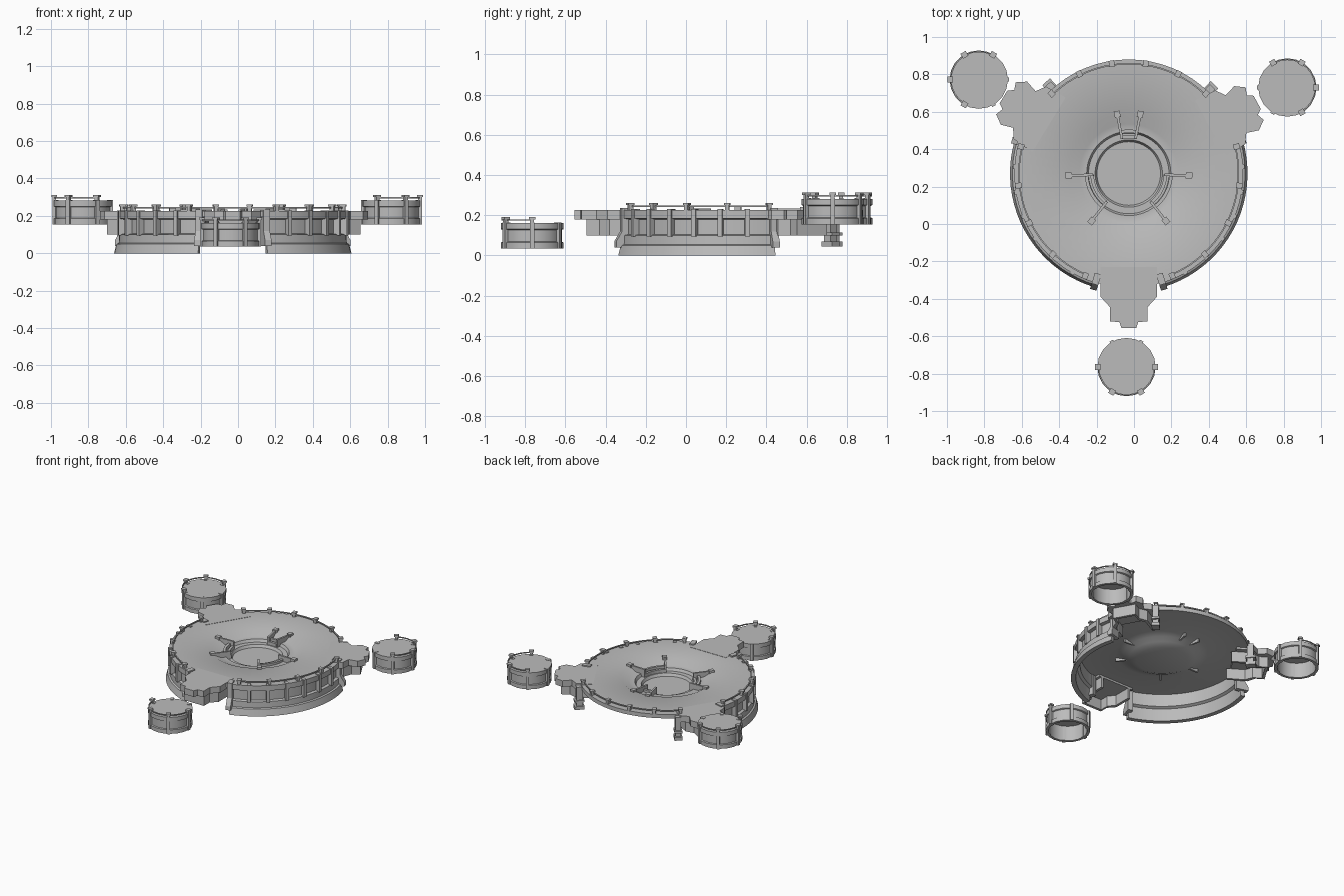
import bpy, bmesh
from math import radians, cos, sin, pi
from mathutils import Matrix, Vector

if "Cube" in bpy.data.objects:
    bpy.data.objects.remove(bpy.data.objects["Cube"], do_unlink=True)

grey = bpy.data.materials.new("plain grey")
grey.use_nodes = True
grey.diffuse_color = (0.5, 0.5, 0.5, 1)
grey.node_tree.nodes["Principled BSDF"].inputs["Base Color"].default_value = (0.5, 0.5, 0.5, 1)

HUB = Vector((-0.028, 0.27, 0))
TOP = 0.225


def finish(name, bm, smooth=False):
    bmesh.ops.remove_doubles(bm, verts=bm.verts, dist=1e-5)
    bmesh.ops.recalc_face_normals(bm, faces=bm.faces)
    mesh = bpy.data.meshes.new(name)
    bm.to_mesh(mesh)
    bm.free()
    mesh.materials.append(grey)
    obj = bpy.data.objects.new(name, mesh)
    bpy.context.collection.objects.link(obj)
    if smooth:
        bpy.ops.object.select_all(action='DESELECT')
        obj.select_set(True)
        bpy.context.view_layer.objects.active = obj
        bpy.ops.object.shade_smooth_by_angle(angle=radians(30))
    return obj


def sweep(bm, profile, centre, a0=0, a1=360, steps=48):
    """Turn a closed (radius, height) profile about a vertical axis."""
    full = a1 - a0 >= 360
    rings = []
    for i in range(steps + (0 if full else 1)):
        a = radians(a0 + (a1 - a0) * i / steps)
        rings.append([bm.verts.new(centre + Vector((r * cos(a), r * sin(a), z))) for r, z in profile])
    n = len(profile)
    for i in range(steps):
        p, q = rings[i], rings[(i + 1) % len(rings)]
        for j in range(n):
            k = (j + 1) % n
            if profile[j][0] + profile[k][0] < 1e-6:
                continue
            quad = [p[j], p[k], q[k], q[j]]
            if profile[j][0] < 1e-6:
                quad = [p[j], p[k], q[k]]
            elif profile[k][0] < 1e-6:
                quad = [p[j], p[k], q[j]]
            bm.faces.new(quad)
    if not full:
        bm.faces.new(rings[0])
        bm.faces.new(rings[-1])


def block(bm, centre, angle, r0, r1, width, z0, z1, side=0):
    """Box lying along the radius at an angle."""
    m = (Matrix.Translation(centre) @ Matrix.Rotation(radians(angle), 4, 'Z')
         @ Matrix.Translation(((r0 + r1) / 2, side, (z0 + z1) / 2))
         @ Matrix.Diagonal((r1 - r0, width, z1 - z0, 1)))
    bmesh.ops.create_cube(bm, size=1, matrix=m)


def band(r0, r1, z0, z1):
    return [(r0, z0), (r1, z0), (r1, z1), (r0, z1)]


def prism(bm, outline, z0, z1, matrix):
    low = [bm.verts.new(matrix @ Vector((x, y, z0))) for x, y in outline]
    high = [bm.verts.new(matrix @ Vector((x, y, z1))) for x, y in outline]
    bm.faces.new(low)
    bm.faces.new(high)
    for i in range(len(low)):
        j = (i + 1) % len(low)
        bm.faces.new((low[i], low[j], high[j], high[i]))


# Main deck with the sunken stepped bowl
upper = [(0.61, TOP), (0.32, TOP), (0.265, 0.195), (0.225, 0.195), (0.215, 0.175), (0.18, 0.175), (0.17, 0.155), (0, 0.155)]
lower = [(0, 0.14), (0.18, 0.14), (0.23, 0.16), (0.27, 0.18), (0.32, 0.195), (0.61, 0.195)]
bm = bmesh.new()
sweep(bm, upper + lower, HUB, steps=64)
finish("main_deck", bm, True)

# Outer wall: skirt, lower band, recessed wall and lip on each side
for label, a0, a1 in (("left", -73, 16), ("right", 164, 253)):
    bm = bmesh.new()
    sweep(bm, [(0.6, 0), (0.635, 0), (0.622, 0.05), (0.61, 0.055), (0.608, 0.1), (0.588, 0.105),
               (0.588, 0.18), (0.612, 0.185), (0.612, TOP), (0.57, TOP), (0.57, 0.1), (0.59, 0.09)],
          HUB, a0, a1, 20)
    finish(label + "_wall", bm, True)

    bm = bmesh.new()
    for i in range(1, 7):
        block(bm, HUB, a0 + (a1 - a0) * i / 7, 0.58, 0.62, 0.024, 0.095, 0.23)
    finish(label + "_wall_ribs", bm)

    # Flared buttresses closing the wall ends
    bm = bmesh.new()
    for a in (a0, a1):
        m = Matrix.Translation(HUB) @ Matrix.Rotation(radians(a), 4, 'Z') @ Matrix.Rotation(pi / 2, 4, 'X')
        prism(bm, [(0.56, 0.04), (0.65, 0.04), (0.65, 0.07), (0.62, 0.12), (0.62, 0.235), (0.56, 0.235)], -0.018, 0.018, m)
    finish(label + "_end_buttresses", bm)

# Deck railings
for label, a0, a1, count in (("left", -67, 14, 5), ("right", 166, 247, 5), ("back", 46, 134, 6)):
    bm = bmesh.new()
    sweep(bm, band(0.583, 0.591, 0.24, 0.248), HUB, a0, a1, 20)
    for i in range(count):
        a = a0 + (a1 - a0) * i / (count - 1)
        block(bm, HUB, a, 0.582, 0.606, 0.02, TOP - 0.03, 0.25)
        block(bm, HUB, a, 0.577, 0.611, 0.03, 0.25, 0.26)
    finish(label + "_railing", bm)

# Three stepped jetties pointing at the pods
half = [(0.5, 0.15), (0.66, 0.15), (0.715, 0.1), (0.79, 0.1), (0.795, 0.05), (0.825, 0.04)]
back_half = [(0.5, 0.17), (0.62, 0.165), (0.655, 0.115), (0.72, 0.135), (0.77, 0.1), (0.755, 0.06), (0.785, 0.04)]
base = [(0.5, 0.13), (0.65, 0.13), (0.70, 0.085), (0.765, 0.085)]
for label, a, edge, shift in (("front", -90, half, 0), ("left", 29, back_half, -0.03), ("right", 148.5, back_half, -0.03)):
    m = Matrix.Translation(HUB) @ Matrix.Rotation(radians(a), 4, 'Z')
    bm = bmesh.new()
    prism(bm, edge + [(x, -y) for x, y in reversed(edge)], 0.18, TOP + 0.002, m)
    finish(label + "_jetty_top", bm)
    # Hollow support: a wall following the underside
    bm = bmesh.new()
    line = [(x + shift, y) for x, y in base]
    line += [(x, -y) for x, y in reversed(line)]
    inner = [(x - 0.02 if x > 0.6 else x, y * 0.85) for x, y in line]
    prism(bm, line + inner[::-1], 0.1, 0.18, m)
    finish(label + "_jetty_support", bm)

# Hanging brackets beside the back jetties
bm = bmesh.new()
for a in (46, 132):
    block(bm, HUB, a, 0.6, 0.645, 0.04, 0.07, 0.215)
    block(bm, HUB, a, 0.59, 0.66, 0.055, 0.045, 0.07)
    block(bm, HUB, a, 0.59, 0.66, 0.055, 0.1, 0.115)
finish("hanging_brackets", bm)

# Bowl stairs with side rails
bm = bmesh.new()
for mid, span in ((90, 22), (207, 50), (333, 50)):
    a0, a1 = mid - span / 2, mid + span / 2
    for r, z in ((0.205, 0.2), (0.235, 0.212)):
        sweep(bm, band(r - 0.018, r, z - 0.03, z), HUB, a0, a1, 8)
    for a in (a0, a1):
        block(bm, HUB, a, 0.19, 0.33, 0.014, 0.17, 0.234)
        block(bm, HUB, a, 0.305, 0.34, 0.032, 0.2, 0.24)
finish("bowl_stairs", bm)

# Three satellite pods, open underneath
for label, x, y, z, face in (("front", -0.04, -0.765, 0.035, -90), ("left", 0.82, 0.73, 0.155, 30), ("right", -0.83, 0.772, 0.155, 150)):
    c = Vector((x, y, z))
    bm = bmesh.new()
    sweep(bm, [(0, 0.115), (0.135, 0.115), (0.135, 0), (0.155, 0), (0.155, 0.03), (0.147, 0.034), (0.147, 0.092),
               (0.156, 0.096), (0.156, 0.127), (0, 0.127)], c, steps=20)
    finish(label + "_pod", bm, True)

    bm = bmesh.new()
    for i in range(6):
        block(bm, c, face + 30 + 60 * i, 0.13, 0.163, 0.022, 0, 0.13)
    for k in (-90, -30, 30, 90):
        block(bm, c, face + k, 0.143, 0.163, 0.02, 0.125, 0.147)
        block(bm, c, face + k, 0.138, 0.168, 0.032, 0.145, 0.157)
    sweep(bm, band(0.146, 0.153, 0.138, 0.145), c, face - 90, face + 90, 12)
    finish(label + "_pod_posts_and_rail", bm)
